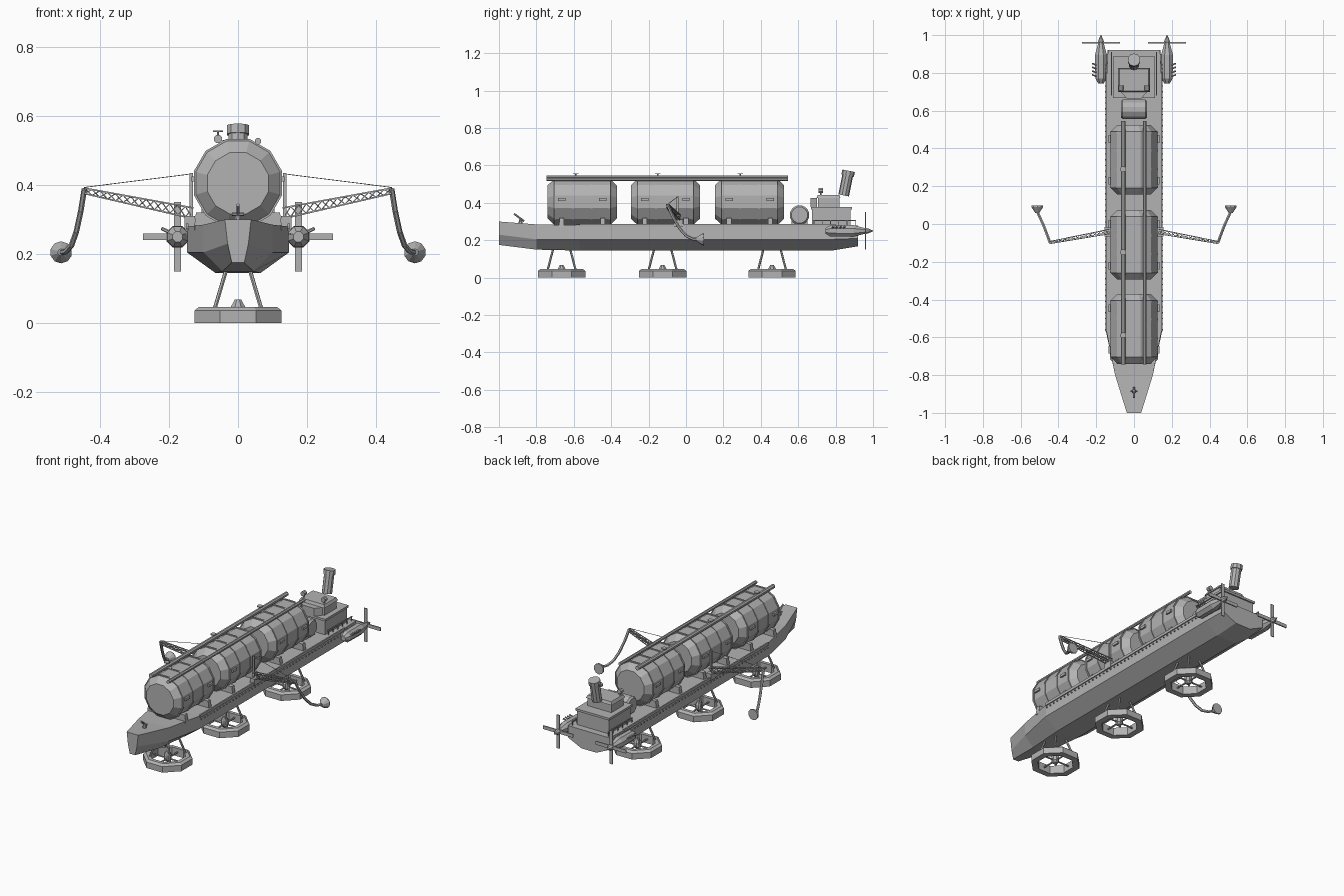
import bpy, bmesh, math
from mathutils import Vector

cube = bpy.data.objects.get("Cube")
if cube:
    bpy.data.objects.remove(cube, do_unlink=True)

GREY = (0.45, 0.45, 0.45, 1)
mat = bpy.data.materials.new("plain_grey")
mat.use_nodes = True
mat.diffuse_color = GREY
shader = next(n for n in mat.node_tree.nodes if n.type == 'BSDF_PRINCIPLED')
shader.inputs["Base Color"].default_value = GREY


def finish(bm, name):
    bmesh.ops.recalc_face_normals(bm, faces=bm.faces)
    me = bpy.data.meshes.new(name)
    bm.to_mesh(me)
    bm.free()
    me.materials.append(mat)
    ob = bpy.data.objects.new(name, me)
    bpy.context.scene.collection.objects.link(ob)
    return ob


def skin(bm, rings, caps=True, closed=False):
    """Bridge equal rings of points, optionally capping or closing the loop."""
    vs = [[bm.verts.new(p) for p in r] for r in rings]
    n = len(vs[0])
    for i in range(len(vs) if closed else len(vs) - 1):
        a, b = vs[i], vs[(i + 1) % len(vs)]
        for j in range(n):
            k = (j + 1) % n
            bm.faces.new((a[j], a[k], b[k], b[j]))
    if caps and not closed:
        bm.faces.new(vs[0])
        bm.faces.new(vs[-1])


def lathe(bm, start, axis, profile, n=8, closed=False):
    """Turn (distance, radius) pairs about an axis, flat sides facing up."""
    start, d = Vector(start), Vector(axis).normalized()
    u = d.cross(Vector((0, 0, 1)))
    u = u.normalized() if u.length > 1e-4 else Vector((1, 0, 0))
    v = d.cross(u)
    angles = [2 * math.pi * (i + 0.5) / n for i in range(n)]
    skin(bm, [[start + d * t + (u * math.cos(a) + v * math.sin(a)) * r for a in angles]
              for t, r in profile], closed=closed)


def rod(bm, a, b, r, n=6, r2=None):
    a, b = Vector(a), Vector(b)
    lathe(bm, a, b - a, [(0, r), ((b - a).length, r if r2 is None else r2)], n)


def box(bm, x, y, z, top=1.0):
    """Box from (min, max) ranges; top scales the upper face about its centre."""
    cx, cy = sum(x) / 2, sum(y) / 2
    rings = []
    for h, s in ((z[0], 1), (z[1], top)):
        rings.append([(cx + (p - cx) * s, cy + (q - cy) * s, h) for p, q in
                      ((x[0], y[0]), (x[1], y[0]), (x[1], y[1]), (x[0], y[1]))])
    skin(bm, rings)


# Hull: y, then half width and height of deck, chine and keel
SECTIONS = [(-1, .038, .30, .03, .23, .018, .175),
            (-.8, .10, .285, .10, .205, .045, .15),
            (-.57, .145, .28, .148, .205, .065, .145),
            (.78, .145, .28, .148, .205, .065, .145),
            (.92, .138, .28, .14, .21, .05, .168)]
bm = bmesh.new()
skin(bm, [[(-a, y, za), (-b, y, zb), (-c, y, zc), (c, y, zc), (b, y, zb), (a, y, za)]
          for y, a, za, b, zb, c, zc in SECTIONS])
finish(bm, "hull")

# Gunwale strip with studs
bm = bmesh.new()
for s in (-1, 1):
    box(bm, (s * .147 - .004, s * .147 + .004), (-.57, .8), (.272, .288))
    for i in range(46):
        y = -.56 + i * .03
        rod(bm, (s * .145, y, .258), (s * .153, y, .258), .004, 4)
finish(bm, "gunwale")

# Three cargo tanks with bands and saddles
for i, y in enumerate((-.555, -.11, .34)):
    bm = bmesh.new()
    R = .1285
    lathe(bm, (0, y - .185, .405), (0, 1, 0),
          [(0, .092), (.037, R), (.333, R), (.37, .092)], 12)
    finish(bm, f"cargo_tank_{i + 1}")
    bm = bmesh.new()
    for dy in (-.145, -.05, .05, .145):
        lathe(bm, (0, y + dy - .005, .405), (0, 1, 0), [(0, R + .004), (.01, R + .004)], 12)
    finish(bm, f"tank_bands_{i + 1}")
    bm = bmesh.new()
    for dy in (-.11, .11):
        box(bm, (-.128, .128), (y + dy - .013, y + dy + .013), (.27, .32), .95)
        for s in (-1, 1):
            box(bm, (s * .127 - .007, s * .127 + .007), (y + dy - .02, y + dy + .02), (.41, .425))
    finish(bm, f"tank_saddles_{i + 1}")

# Overhead pipes with valves
bm = bmesh.new()
rod(bm, (-.058, -.745, .533), (-.058, .545, .533), .013, 8)
rod(bm, (.058, -.745, .527), (.058, .545, .527), .010, 8)
for y in (-.59, -.15, .29):
    rod(bm, (-.058, y, .533), (-.058, y, .555), .004)
    rod(bm, (-.058, y, .553), (-.058, y, .558), .016, 8)
    box(bm, (-.045, -.028), (y - .012, y + .012), (.515, .53))
finish(bm, "overhead_pipes")

# Ring-shaped landing pads
for i, y in enumerate((-.665, -.125, .46)):
    bm = bmesh.new()
    lathe(bm, (0, y, 0), (0, 0, 1),
          [(0, .137), (.036, .137), (.047, .122), (.047, .1), (0, .1)], 8, closed=True)
    finish(bm, f"landing_ring_{i + 1}")
    bm = bmesh.new()
    lathe(bm, (0, y, .008), (0, 0, 1), [(0, .012), (.012, .022), (.04, .022), (.06, .01)])
    for dx, dy in ((1, 0), (-1, 0), (0, 1), (0, -1)):
        rod(bm, (0, y, .025), (dx * .12, y + dy * .12, .025), .005)
    for sx in (-1, 1):
        for sy in (-1, 1):
            rod(bm, (sx * .034, y + sy * .045, .155), (sx * .068, y + sy * .075, .04), .006)
    finish(bm, f"landing_legs_{i + 1}")

# Side booms with truss, mast, stay and hose
for s, side in ((1, "left"), (-1, "right")):
    bm = bmesh.new()
    root, tip = Vector((s * .13, -.04, .318)), Vector((s * .445, -.098, .383))
    corners = [Vector((0, q * .010, h * .013)) for q, h in ((-1, -1), (1, -1), (1, 1), (-1, 1))]
    for k, c in enumerate(corners):
        rod(bm, root + c * 1.2, tip + c * .6, .003, 4)
        nxt = corners[(k + 1) % 4]
        for j in range(14):
            a, b = j / 14, (j + 1) / 14
            p, q = (c, nxt) if j % 2 else (nxt, c)
            rod(bm, root.lerp(tip, a) + p * (1.2 - .6 * a),
                root.lerp(tip, b) + q * (1.2 - .6 * b), .002, 4)
    finish(bm, f"{side}_boom")
    bm = bmesh.new()
    box(bm, (s * .135 - .005, s * .135 + .005), (-.05, -.04), (.27, .435))
    box(bm, (s * .14 - .015, s * .14 + .015), (-.065, -.015), (.27, .31))
    rod(bm, (s * .135, -.045, .432), tip + Vector((0, 0, .01)), .0015, 4)
    finish(bm, f"{side}_boom_mast")
    bm = bmesh.new()
    path = [(.445, -.098, .388), (.455, -.07, .325), (.468, -.035, .265),
            (.482, 0, .225), (.498, .035, .207), (.512, .065, .205)]
    path = [(s * x, y, z) for x, y, z in path]
    for a, b in zip(path, path[1:]):
        rod(bm, a, b, .008)
    finish(bm, f"{side}_hose")
    bm = bmesh.new()
    lathe(bm, path[-1], (0, 1, 0), [(-.008, .01), (.024, .032), (.032, .032)], 10)
    finish(bm, f"{side}_hose_funnel")

    # Engine pod, exhaust stubs and mount
    bm = bmesh.new()
    x = s * .175
    lathe(bm, (x, .745, .25), (0, 1, 0),
          [(0, .016), (.025, .032), (.15, .034), (.205, .018)])
    box(bm, (min(s * .12, x), max(s * .12, x)), (.79, .90), (.235, .265))
    for j in range(4):
        for q in (-1, 1):
            y = .78 + j * .02
            rod(bm, (x + q * .02, y, .262), (x + q * .046, y + .01, .274), .005)
    finish(bm, f"{side}_engine_pod")
    bm = bmesh.new()
    lathe(bm, (x, .945, .25), (0, 1, 0), [(0, .018), (.025, .016), (.055, .002)])
    box(bm, (x - .1, x + .1), (.956, .963), (.24, .26))
    box(bm, (x - .01, x + .01), (.957, .962), (.15, .35))
    finish(bm, f"{side}_propeller")

# Deck house
bm = bmesh.new()
box(bm, (-.105, .105), (.675, .88), (.27, .365))
box(bm, (-.112, .112), (.667, .888), (.365, .378))
finish(bm, "deck_house")
bm = bmesh.new()
box(bm, (-.08, .08), (.705, .82), (.375, .425))
box(bm, (-.086, .086), (.698, .826), (.425, .442), .9)
skin(bm, [[(-.07, .70, z), (-.04, .665, z), (.04, .665, z), (.07, .70, z)] for z in (.378, .425)])
finish(bm, "bridge")
bm = bmesh.new()
for s in (-1, 1):
    rod(bm, (s * .068, .72, .44), (s * .068, .72, .46), .004)
    rod(bm, (s * .068, .708, .466), (s * .068, .732, .466), .014, 8)
finish(bm, "searchlights")

# Stern railing
bm = bmesh.new()
for s in (-1, 1):
    rod(bm, (s * .12, .68, .305), (s * .12, .91, .305), .004, 4)
    for j in range(6):
        rod(bm, (s * .12, .685 + j * .044, .275), (s * .12, .685 + j * .044, .305), .003, 4)
finish(bm, "stern_railing")

# Leaning funnel
bm = bmesh.new()
lathe(bm, (0, .843, .44), (0, .2, 1),
      [(0, .029), (.108, .029), (.108, .034), (.134, .034)], 10)
finish(bm, "funnel")

# Crosswise boiler on chocks
bm = bmesh.new()
lathe(bm, (-.07, .607, .335), (1, 0, 0), [(0, .044), (.01, .053), (.13, .053), (.14, .044)], 12)
for s in (-1, 1):
    box(bm, (s * .045 - .01, s * .045 + .01), (.565, .65), (.27, .31))
finish(bm, "boiler")

# Bow winch
bm = bmesh.new()
rod(bm, (0, -.885, .28), (0, -.885, .312), .014, 8, .008)
rod(bm, (0, -.92, .342), (0, -.865, .302), .005)
rod(bm, (-.018, -.885, .315), (.018, -.885, .315), .005)
finish(bm, "bow_winch")
